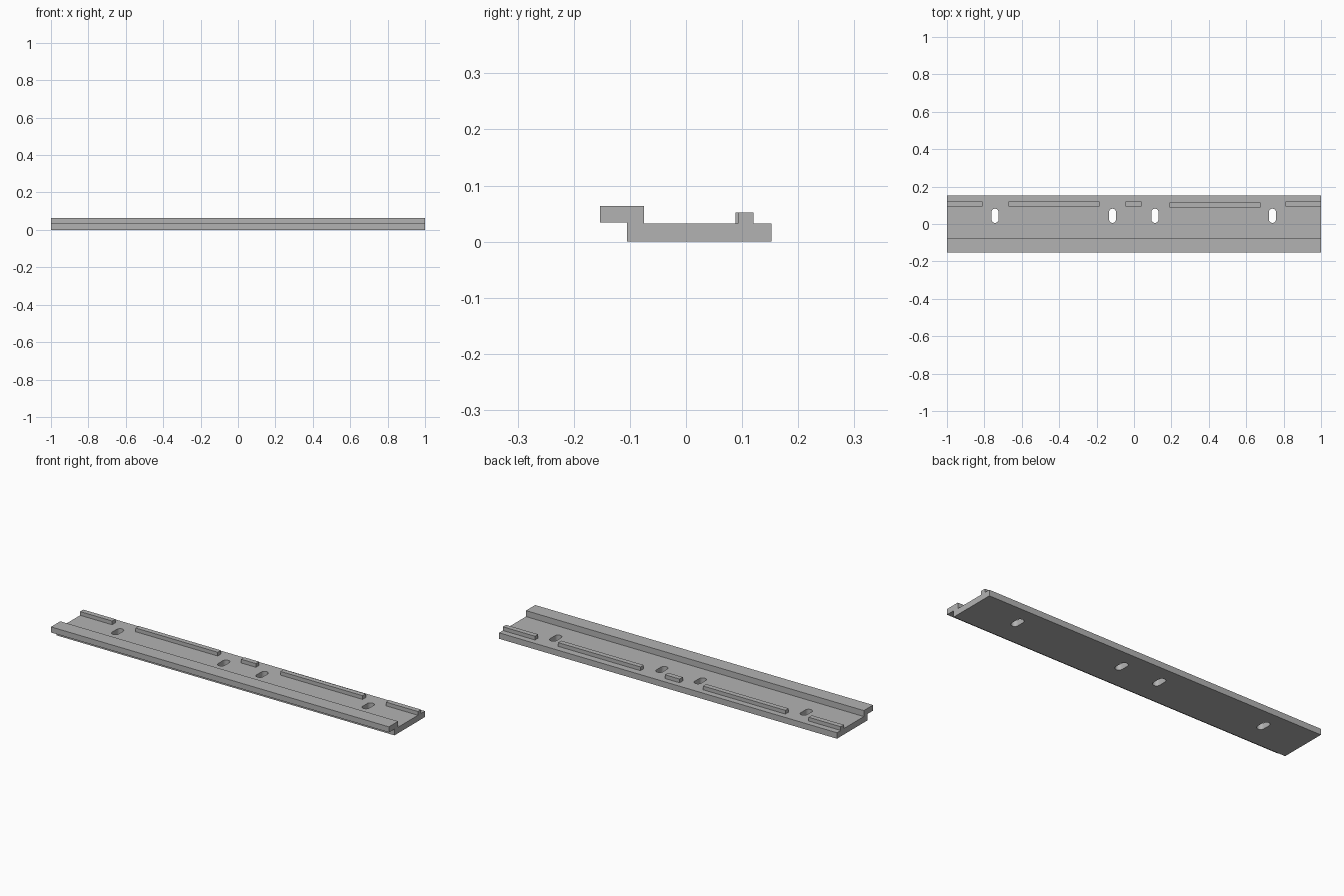
import bpy
import bmesh
from math import cos, sin, pi

cube = bpy.data.objects.get("Cube")
if cube:
    bpy.data.objects.remove(cube, do_unlink=True)

# Single grey material
grey = bpy.data.materials.new("plain grey")
grey.use_nodes = True
colour = (0.45, 0.45, 0.45, 1)
grey.diffuse_color = colour
grey.node_tree.nodes["Principled BSDF"].inputs["Base Color"].default_value = colour


def prism(name, points, offset):
    """Extrude a closed planar outline along offset."""
    bm = bmesh.new()
    face = bm.faces.new([bm.verts.new(p) for p in points])
    ext = bmesh.ops.extrude_face_region(bm, geom=[face])
    verts = [v for v in ext["geom"] if isinstance(v, bmesh.types.BMVert)]
    bmesh.ops.translate(bm, verts=verts, vec=offset)
    bmesh.ops.recalc_face_normals(bm, faces=bm.faces)
    mesh = bpy.data.meshes.new(name)
    bm.to_mesh(mesh)
    bm.free()
    mesh.materials.append(grey)
    obj = bpy.data.objects.new(name, mesh)
    bpy.context.collection.objects.link(obj)
    return obj


# Rail: flat floor with a raised, overhanging front lip
FLOOR = 0.032
section = [(-0.105, 0), (0.152, 0), (0.152, FLOOR), (-0.075, FLOOR),
           (-0.075, 0.064), (-0.153, 0.064), (-0.153, 0.034), (-0.105, 0.034)]
rail = prism("rail", [(-1, y, z) for y, z in section], (2, 0, 0))

# Rounded slots cut right through the floor
RADIUS, HALF, SLOT_Y, STEPS = 0.019, 0.019, 0.044, 12
for x in (-0.743, -0.115, 0.112, 0.74):
    outline = []
    for end in (1, -1):
        for i in range(STEPS + 1):
            a = pi * i / STEPS + (0 if end > 0 else pi)
            outline.append((x + RADIUS * cos(a),
                            SLOT_Y + end * HALF + RADIUS * sin(a), -0.05))
    cutter = prism("slot_cutter", outline, (0, 0, 0.15))
    cutter.hide_render = True
    cut = rail.modifiers.new("slot", "BOOLEAN")
    cut.operation = "DIFFERENCE"
    cut.solver = "EXACT"
    cut.object = cutter
    bpy.context.view_layer.objects.active = rail
    bpy.ops.object.modifier_apply(modifier=cut.name)
    bpy.data.objects.remove(cutter, do_unlink=True)

# Rear ribs: start x, end x, front y
ribs = {
    "right_end_rib": (-1, -0.81, 0.093),
    "right_long_rib": (-0.672, -0.185, 0.093),
    "middle_rib": (-0.046, 0.041, 0.093),
    "left_long_rib": (0.189, 0.676, 0.088),
    "left_end_rib": (0.81, 1, 0.093),
}
for name, (x0, x1, y) in ribs.items():
    base = FLOOR - 0.004
    prism(name, [(x0, y, base), (x0, y + 0.027, base),
                 (x0, y + 0.027, 0.052), (x0, y, 0.052)], (x1 - x0, 0, 0))

# Smooth the slot walls, keep the corners sharp
bpy.ops.object.select_all(action="DESELECT")
rail.select_set(True)
bpy.context.view_layer.objects.active = rail
bpy.ops.object.shade_smooth_by_angle(angle=pi / 6)
